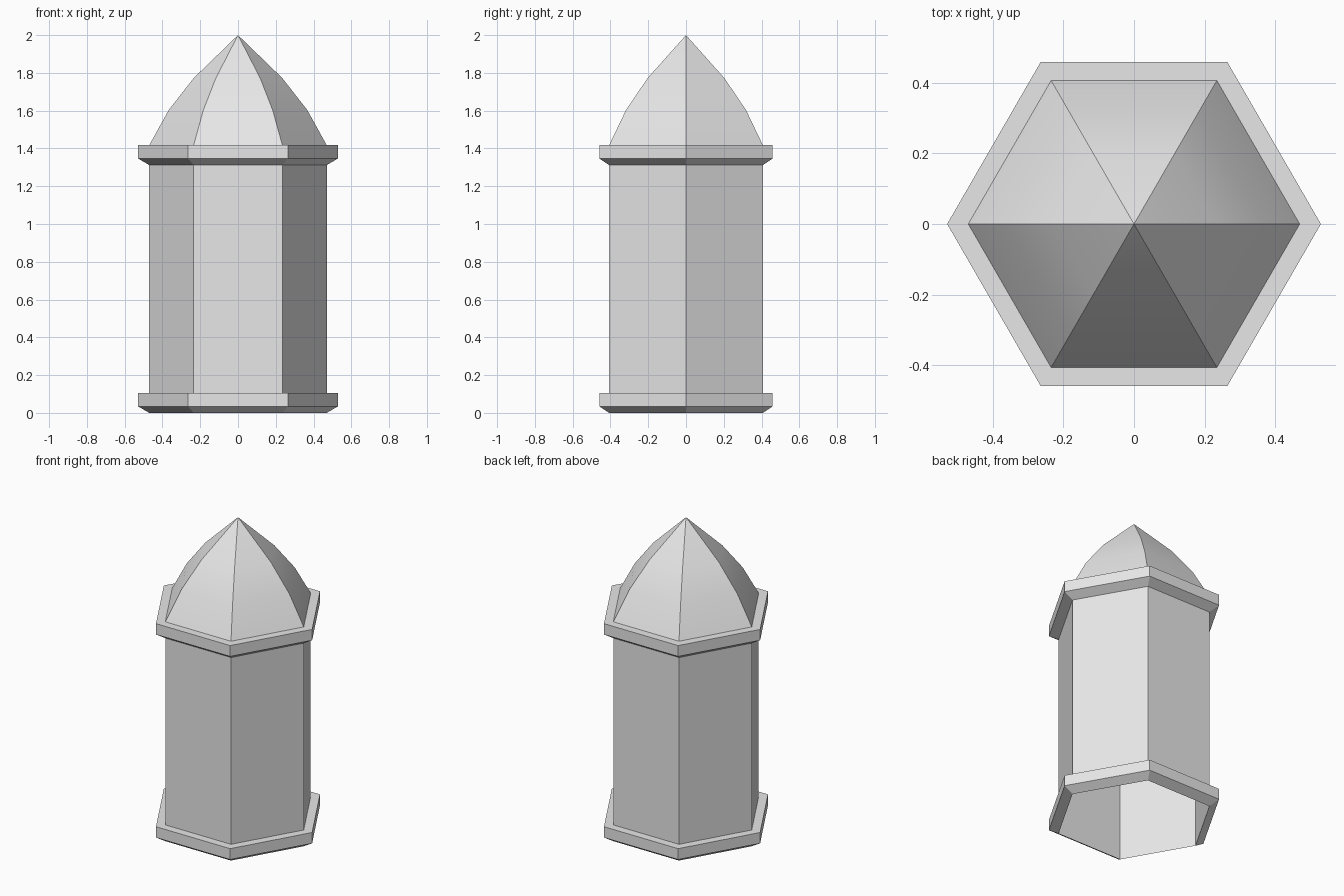
import bpy
import math

cube = bpy.data.objects.get("Cube")
if cube:
    bpy.data.objects.remove(cube, do_unlink=True)

SIDES = 6
WALL, RIM = 0.47, 0.53
BAND_TOP, ROOF_BASE = 0.105, 1.417

stone = bpy.data.materials.new("grey_stone")
stone.use_nodes = True
grey = (0.8, 0.8, 0.8, 1)
stone.diffuse_color = grey
stone.node_tree.nodes["Principled BSDF"].inputs["Base Color"].default_value = grey


def lathe(name, profile, closed=False):
    """Turn a (radius, height) profile into a hexagonal part; radius 0 is a tip."""
    verts, rings, faces = [], [], []
    for r, z in profile:
        first = len(verts)
        count = SIDES if r > 0 else 1
        for i in range(count):
            a = math.tau * i / SIDES
            verts.append((r * math.cos(a), r * math.sin(a), z))
        rings.append([first + i % count for i in range(SIDES)])
    pairs = list(zip(rings, rings[1:]))
    if closed:
        pairs.append((rings[-1], rings[0]))
    for low, high in pairs:
        for i in range(SIDES):
            j = (i + 1) % SIDES
            quad = (low[i], low[j], high[j], high[i])
            faces.append(tuple(dict.fromkeys(quad)))
    mesh = bpy.data.meshes.new(name)
    mesh.from_pydata(verts, [], faces)
    mesh.materials.append(stone)
    obj = bpy.data.objects.new(name, mesh)
    bpy.context.collection.objects.link(obj)
    return obj


# Open-bottomed hexagonal wall
lathe("tower_wall", [(WALL, 0), (WALL, ROOF_BASE)])

# Matching chamfered bands at the foot and under the roof
for name, top in (("base_band", BAND_TOP), ("roof_band", ROOF_BASE)):
    lathe(name, [(WALL, top - 0.105), (RIM, top - 0.07), (RIM, top), (WALL, top)])

# Curved panelled roof, smooth down each panel and sharp at the ribs
roof = lathe("roof", [(WALL, ROOF_BASE), (0.367, 1.603), (0.235, 1.772), (0, 2)])
bpy.ops.object.select_all(action="DESELECT")
roof.select_set(True)
bpy.context.view_layer.objects.active = roof
bpy.ops.object.shade_smooth_by_angle(angle=math.radians(25))
